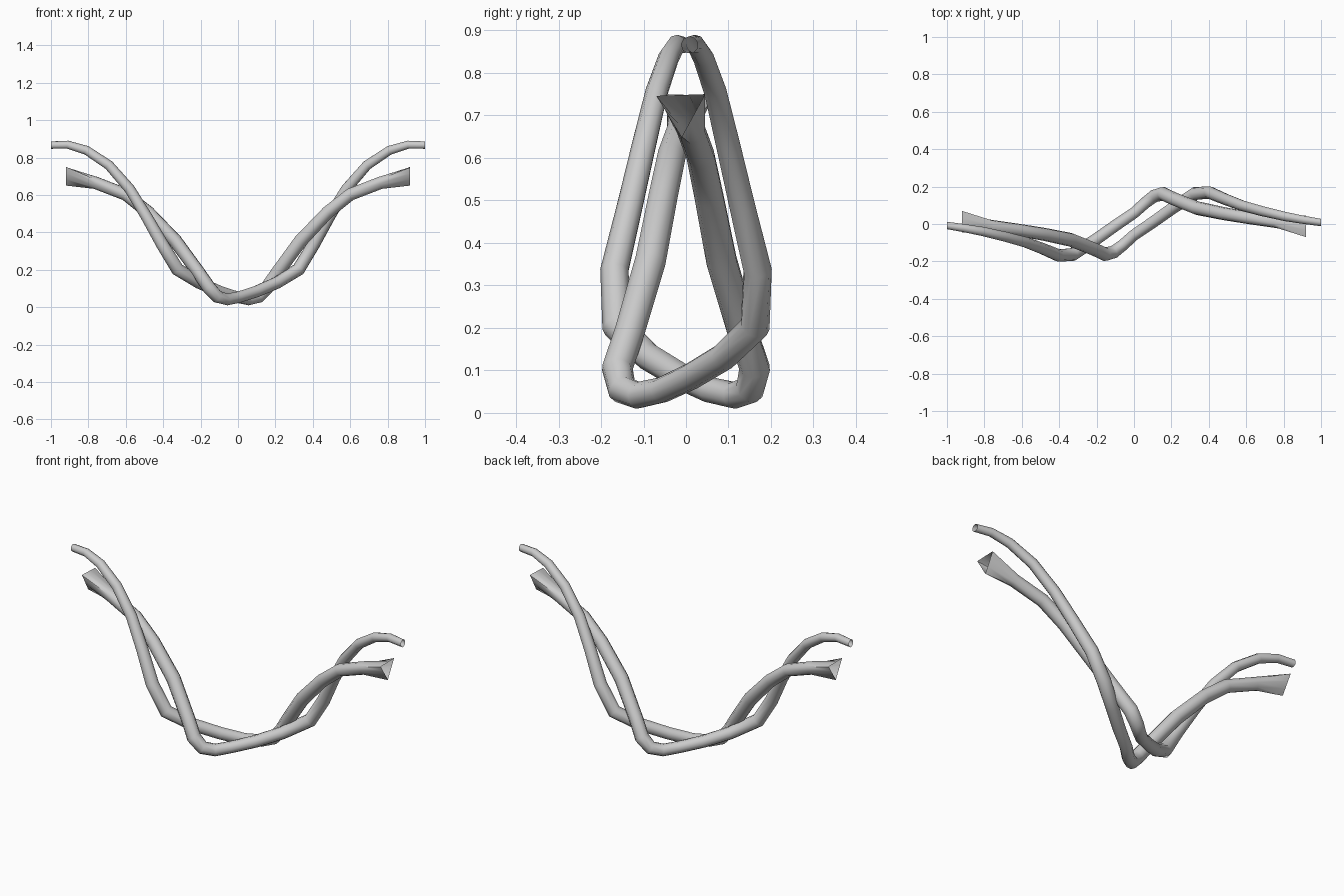
import bpy, bmesh, math
from mathutils import Vector, Matrix

if "Cube" in bpy.data.objects:
    bpy.data.objects.remove(bpy.data.objects["Cube"])

# Centre line and radius of one strand, flared end to thin end: x, y, z, r
PATH = [
    (-0.92, 0.012, 0.712, 0.05),
    (-0.76, -0.012, 0.665, 0.034),
    (-0.60, -0.035, 0.603, 0.034),
    (-0.48, -0.055, 0.508, 0.035),
    (-0.335, -0.085, 0.355, 0.037),
    (-0.21, -0.135, 0.185, 0.036),
    (-0.155, -0.162, 0.105, 0.037),
    (-0.11, -0.150, 0.055, 0.035),
    (-0.06, -0.112, 0.041, 0.032),
    (0.0, -0.058, 0.053, 0.031),
    (0.10, 0.010, 0.085, 0.032),
    (0.21, 0.088, 0.132, 0.033),
    (0.325, 0.162, 0.203, 0.036),
    (0.405, 0.168, 0.335, 0.034),
    (0.49, 0.132, 0.485, 0.031),
    (0.58, 0.098, 0.632, 0.029),
    (0.69, 0.068, 0.758, 0.027),
    (0.81, 0.040, 0.838, 0.025),
    (0.91, 0.022, 0.868, 0.022),
    (1.0, 0.008, 0.866, 0.020),
]
SIDES = 9
# Triangular mouth of the flared end (y, z)
MOUTH = [(0.07, 0.746), (-0.045, 0.75), (0.01, 0.65)]


def strand(name, turn):
    bm = bmesh.new()
    pts = [Vector(p[:3]) for p in PATH]
    rings = []

    # Triangular end ring
    corners = [Vector((-0.92, y, z)) for y, z in MOUTH]
    ring = []
    for i in range(SIDES):
        k, f = divmod(i, 3)
        ring.append(bm.verts.new(corners[k].lerp(corners[(k + 1) % 3], f / 3)))
    rings.append(ring)

    # Sweep the round section with a carried frame
    tangent = Vector((1, 0, 0))
    ref = (corners[0] - pts[0]).normalized()
    for n in range(1, len(pts)):
        if n == len(pts) - 1:
            new = Vector((1, 0, 0))
        else:
            new = ((pts[n + 1] - pts[n]).normalized()
                   + (pts[n] - pts[n - 1]).normalized()).normalized()
        ref = tangent.rotation_difference(new) @ ref
        tangent = new
        ref = (ref - tangent * ref.dot(tangent)).normalized()
        side = tangent.cross(ref)
        r = PATH[n][3]
        rings.append([bm.verts.new(pts[n] + r * (ref * math.cos(a) + side * math.sin(a)))
                      for a in (2 * math.pi * i / SIDES for i in range(SIDES))])

    for a, b in zip(rings, rings[1:]):
        for i in range(SIDES):
            j = (i + 1) % SIDES
            bm.faces.new((a[i], a[j], b[j], b[i]))
    bmesh.ops.rotate(bm, verts=bm.verts, cent=(0, 0, 0),
                     matrix=Matrix.Rotation(turn, 3, 'Z'))
    bmesh.ops.recalc_face_normals(bm, faces=bm.faces)
    me = bpy.data.meshes.new(name)
    bm.to_mesh(me)
    bm.free()
    ob = bpy.data.objects.new(name, me)
    bpy.context.collection.objects.link(ob)
    bpy.ops.object.select_all(action='DESELECT')
    ob.select_set(True)
    bpy.context.view_layer.objects.active = ob
    bpy.ops.object.shade_smooth_by_angle(angle=math.radians(50))


# Two identical strands, half a turn apart
strand("front_strand", 0)
strand("back_strand", math.pi)
